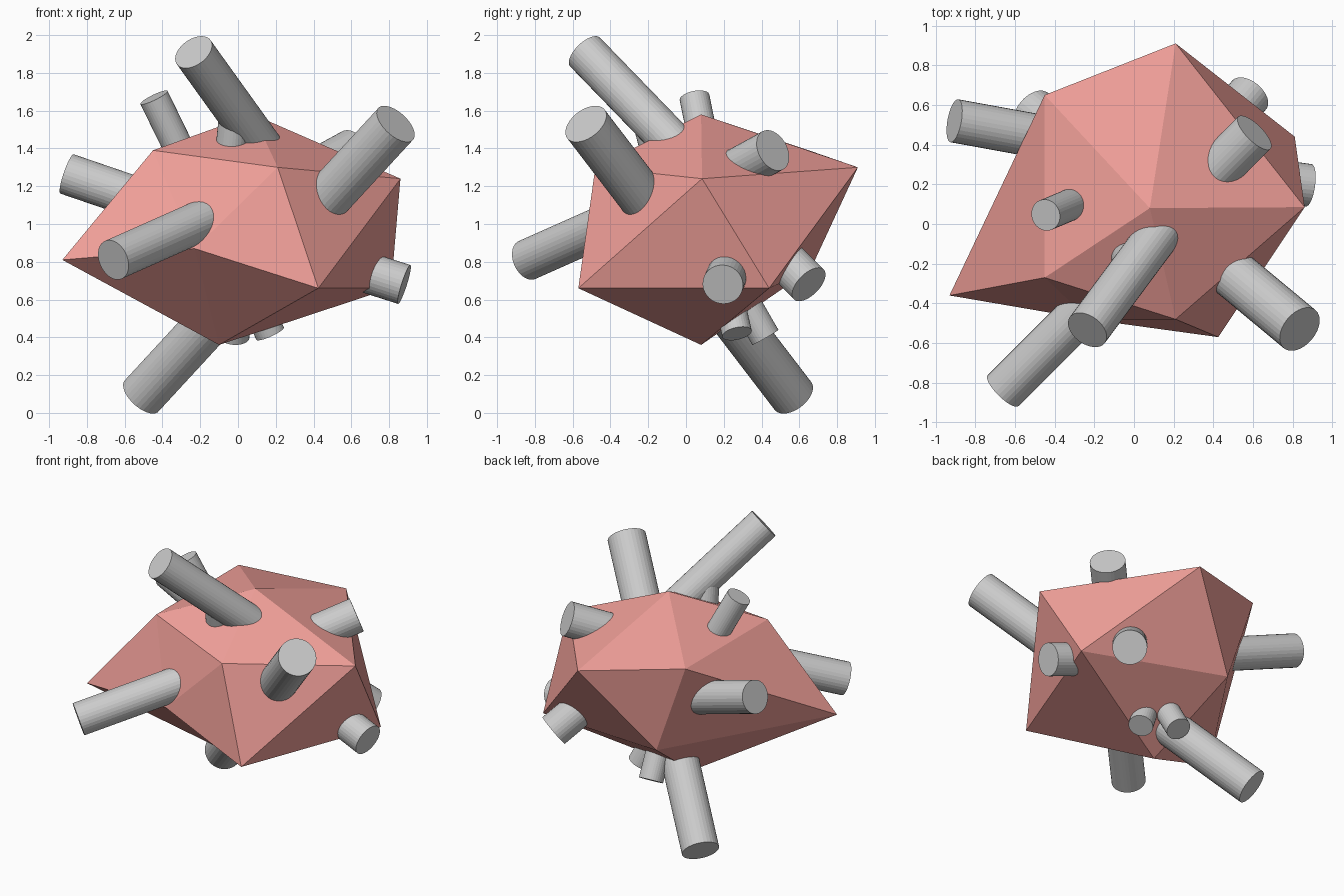
import bpy
from mathutils import Vector

# Irregular twenty-sided body: top, two staggered rings of five, bottom
top = (0.08, 0.08, 1.58)
upper = [(0.86, 0.085, 1.24), (0.21, 0.91, 1.30), (-0.45, 0.65, 1.39),
         (-0.45, -0.27, 1.39), (0.21, -0.48, 1.30)]
lower = [(0.81, 0.44, 0.66), (-0.23, 0.66, 0.76), (-0.93, -0.36, 0.81),
         (-0.23, -0.48, 0.87), (0.425, -0.57, 0.66)]
bottom = (-0.10, 0.08, 0.36)
faces = []
for i in range(5):
    j = (i + 1) % 5
    u, v, l, m = 1 + i, 1 + j, 6 + i, 6 + j
    faces += [(0, u, v), (u, l, v), (v, l, m), (11, m, l)]
mesh = bpy.data.meshes.new("body")
mesh.from_pydata([top, *upper, *lower, bottom], [], faces)
mesh.update()
body = bpy.data.objects.new("body", mesh)
bpy.context.collection.objects.link(body)
mat = bpy.data.materials.new("salmon")
mat.diffuse_color = (0.88, 0.35, 0.32, 1)
mesh.materials.append(mat)


def peg(name, tip, direction, radius, length):
    """Cylinder whose outer cap centre is at tip, running back into the body."""
    d = Vector(direction).normalized()
    bpy.ops.mesh.primitive_cylinder_add(
        vertices=32, radius=radius, depth=length,
        location=Vector(tip) - d * length / 2,
        rotation=d.to_track_quat('Z', 'Y').to_euler())
    bpy.context.object.name = name


# Long pegs
peg("peg_top_front", (-0.235, -0.534, 1.91), (-0.46, -0.62, 0.64), 0.11, 0.85)
peg("peg_front_left", (-0.66, -0.84, 0.81), (-0.675, -0.675, -0.3), 0.11, 0.95)
peg("peg_front_right", (0.835, -0.53, 1.53), (0.59, -0.49, 0.64), 0.125, 0.8)
peg("peg_bottom_back_left", (-0.51, 0.566, 0.09), (-0.59, 0.49, -0.64), 0.122, 0.8)
peg("peg_back_left", (-0.905, 0.52, 1.265), (-0.935, 0.17, 0.32), 0.11, 0.75)
# Short pegs
peg("peg_back_right_high", (0.607, 0.46, 1.39), (0.66, 0.66, 0.36), 0.115, 0.5)
peg("peg_right", (0.88, 0.195, 0.68), (0.94, -0.13, -0.3), 0.108, 0.4)
peg("peg_back_right_low", (0.58, 0.65, 0.68), (0.5, 0.6, -0.6), 0.112, 0.4)
# Thin pegs
peg("peg_top_left", (-0.445, 0.045, 1.67), (-0.43, -0.18, 0.88), 0.08, 0.45)
peg("peg_bottom_back", (-0.02, 0.42, 0.40), (-0.05, 0.5, -0.87), 0.08, 0.4)
peg("peg_bottom_right", (0.17, 0.27, 0.42), (0.4, 0.2, -0.88), 0.08, 0.35)
peg("peg_top_hidden", (-0.01, -0.22, 1.63), (0.1, -0.25, 0.96), 0.085, 0.35)
